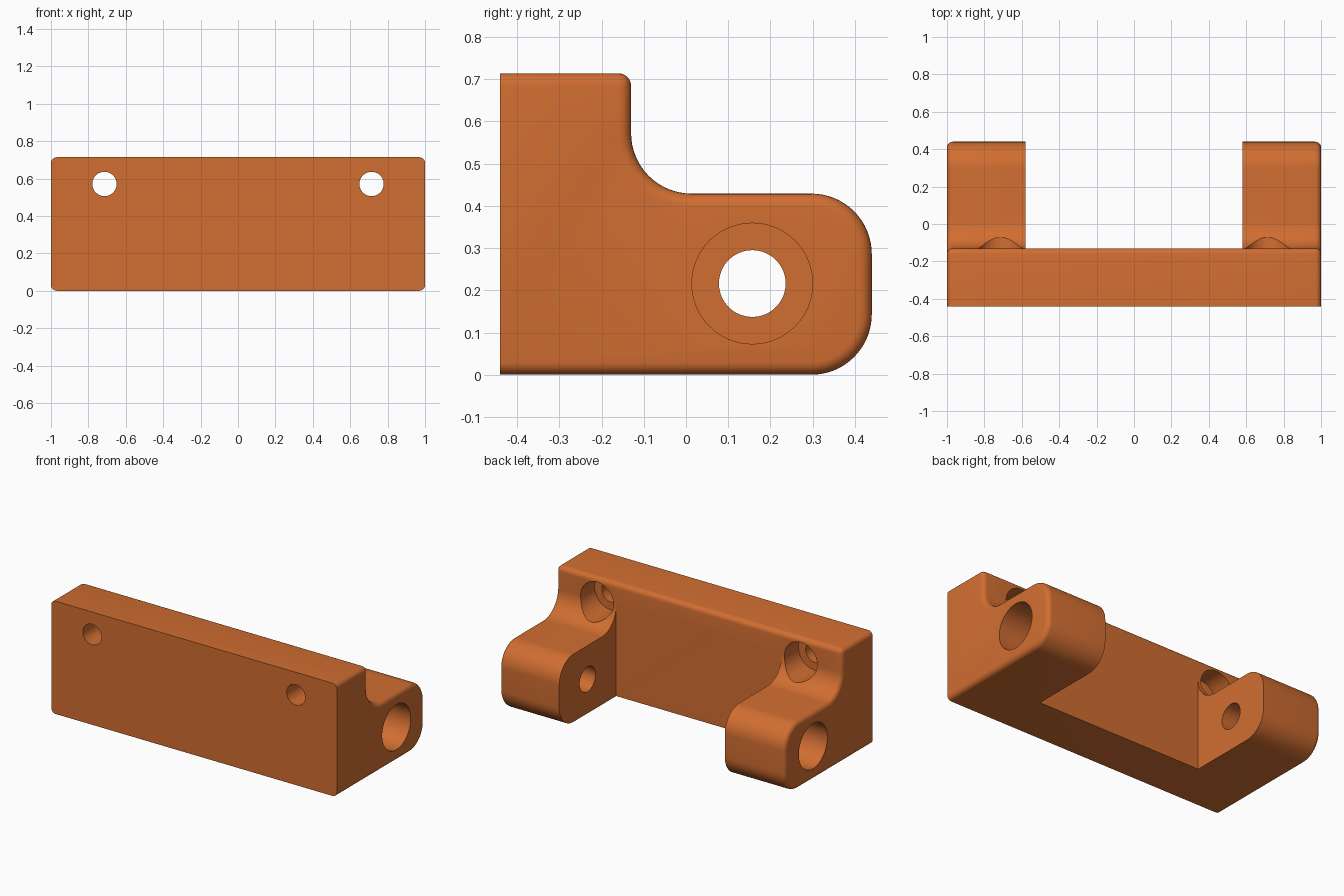
import bpy, bmesh, math
from mathutils import Matrix, Vector

if "Cube" in bpy.data.objects:
    bpy.data.objects.remove(bpy.data.objects["Cube"])

ROUND = 0.03        # small edge rounding
FILLET = 0.143      # large arm radii
Y0, YP, Y1 = -0.44, -0.13, 0.44   # front face, plate back, arm end
TOP, ARM = 0.714, 0.429           # plate and arm heights

orange = bpy.data.materials.new("orange")
orange.diffuse_color = (0.64, 0.155, 0.031, 1)
orange.use_nodes = True
orange.node_tree.nodes["Principled BSDF"].inputs["Base Color"].default_value = orange.diffuse_color


def arc(cy, cz, a0, a1, n=16):
    """Points of an arc in the side profile, angles in degrees."""
    pts = []
    for i in range(n + 1):
        a = math.radians(a0 + (a1 - a0) * i / n)
        pts.append((cy + FILLET * math.cos(a), cz + FILLET * math.sin(a)))
    return pts


def new_object(name, bm):
    bmesh.ops.recalc_face_normals(bm, faces=bm.faces)
    mesh = bpy.data.meshes.new(name)
    bm.to_mesh(mesh)
    bm.free()
    obj = bpy.data.objects.new(name, mesh)
    bpy.context.collection.objects.link(obj)
    mesh.materials.append(orange)
    return obj


def cylinder(name, axis, start, end, radius):
    """Cylinder cutter between two points along the given axis."""
    start, end = Vector(start), Vector(end)
    turn = Matrix.Rotation(math.pi / 2, 4, 'Y' if axis == 'X' else 'X')
    bm = bmesh.new()
    bmesh.ops.create_cone(bm, cap_ends=True, segments=64, radius1=radius,
                          radius2=radius, depth=(end - start).length,
                          matrix=Matrix.Translation((start + end) / 2) @ turn)
    return new_object(name, bm)


# Bracket body: side profile swept along the full width
profile = [(Y0, 0)]
profile += arc(Y1 - FILLET, FILLET, -90, 0)
profile += arc(Y1 - FILLET, ARM - FILLET, 0, 90)
profile += arc(YP + FILLET, ARM + FILLET, 270, 180)
profile += [(YP, TOP), (Y0, TOP)]
bm = bmesh.new()
cap = bm.faces.new([bm.verts.new((-1, y, z)) for y, z in profile])
swept = bmesh.ops.extrude_face_region(bm, geom=[cap])
bmesh.ops.translate(bm, vec=(2, 0, 0),
                    verts=[v for v in swept["geom"] if isinstance(v, bmesh.types.BMVert)])
bmesh.ops.recalc_face_normals(bm, faces=bm.faces)

# Round the end outlines and the upper back edge, keeping the front face sharp
rounded = []
for e in bm.edges:
    a, b = (v.co for v in e.verts)
    if abs(a.x - b.x) < 1e-5:
        end_edge = not (abs(a.y - Y0) < 1e-4 and abs(b.y - Y0) < 1e-4)
        if end_edge:
            rounded.append(e)
    elif abs(a.y - YP) < 1e-4 and abs(a.z - TOP) < 1e-4:
        rounded.append(e)
bmesh.ops.bevel(bm, geom=rounded, offset=ROUND, offset_type='OFFSET', segments=5,
                profile=0.5, affect='EDGES', clamp_overlap=False)
bracket = new_object("bracket", bm)

# Gap between the two arms
bm = bmesh.new()
bmesh.ops.create_cube(bm, size=1, matrix=Matrix.Translation((0, YP + 0.5, 0.4))
                      @ Matrix.Diagonal((1.16, 1, 2, 1)))
cutters = [new_object("arm_gap", bm)]

# Screw holes with head recesses, and stepped pin bores through the arms
for s in (-1, 1):
    x, z = s * 0.714, 0.571
    cutters += [
        cylinder("screw_hole", 'Y', (x, -0.7, z), (x, 0.1, z), 0.065),
        cylinder("screw_recess", 'Y', (x, -0.27, z), (x, 0.7, z), 0.115),
        cylinder("pin_hole", 'X', (s * 0.4, 0.157, 0.216), (s * 1.2, 0.157, 0.216), 0.079),
        cylinder("pin_recess", 'X', (s * 0.72, 0.157, 0.216), (s * 1.3, 0.157, 0.216), 0.143),
    ]

bpy.context.view_layer.objects.active = bracket
bracket.select_set(True)
for c in cutters:
    c.hide_render = True
    mod = bracket.modifiers.new(c.name, 'BOOLEAN')
    mod.operation = 'DIFFERENCE'
    mod.solver = 'EXACT'
    mod.object = c
    bpy.ops.object.modifier_apply(modifier=mod.name)
    bpy.data.objects.remove(c)

bpy.ops.object.shade_smooth_by_angle(angle=math.radians(30))
